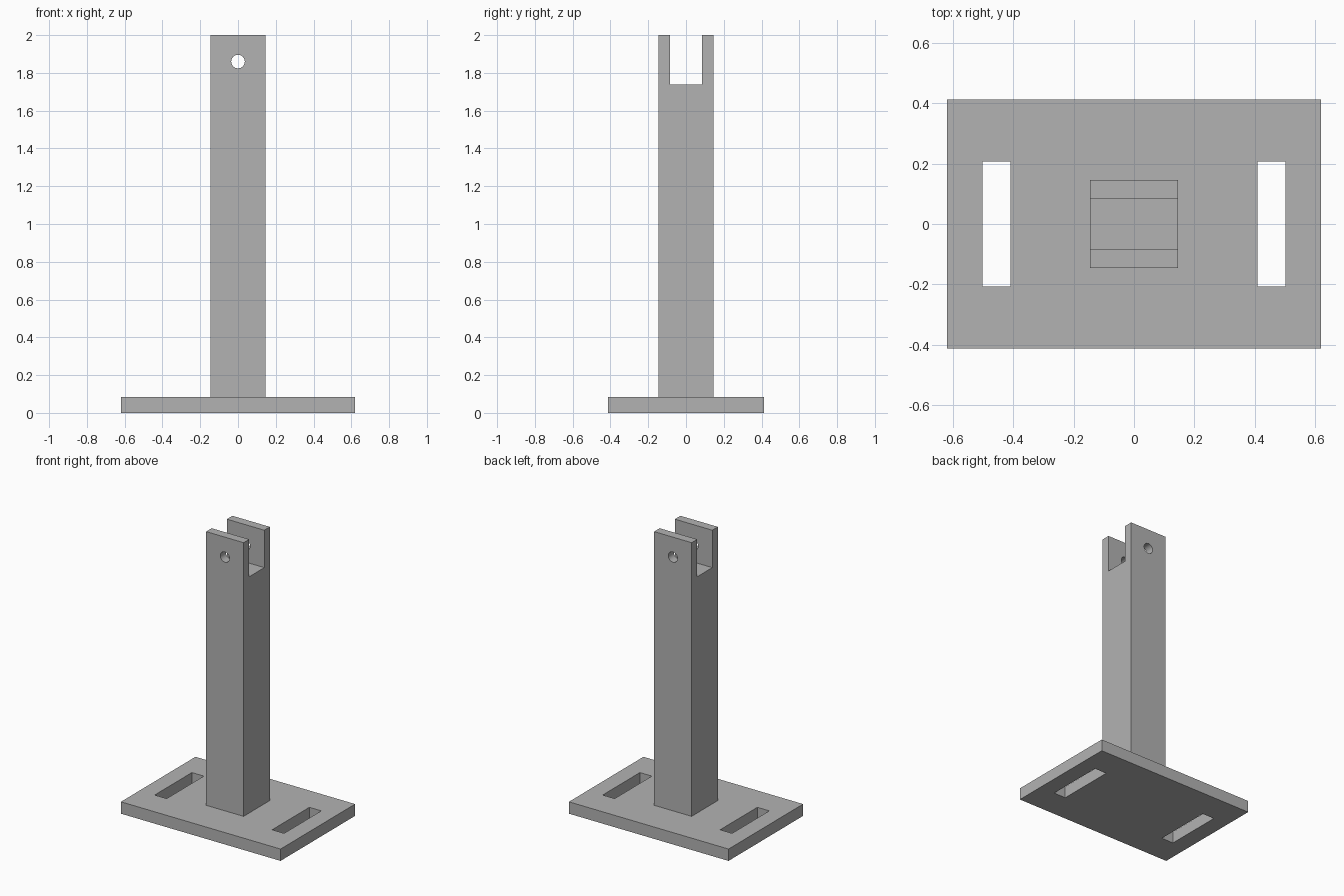
import bpy
import bmesh
from mathutils import Matrix, Vector

cube = bpy.data.objects.get("Cube")
if cube:
    bpy.data.objects.remove(cube, do_unlink=True)

# Main dimensions
PLATE = (1.237, 0.825, 0.083)
POST_WIDTH = 0.29
TOP = 2.0
FORK_GAP, FORK_FLOOR = 0.167, 1.738
SLOT_X, SLOT_WIDTH, SLOT_LENGTH = 0.455, 0.093, 0.412
HOLE_Z, HOLE_RADIUS = 1.86, 0.036

grey = bpy.data.materials.new("plain grey")
grey.use_nodes = True
colour = (0.45, 0.45, 0.45, 1.0)
grey.diffuse_color = colour
grey.node_tree.nodes["Principled BSDF"].inputs["Base Color"].default_value = colour


def add_object(name, bm):
    mesh = bpy.data.meshes.new(name)
    bm.to_mesh(mesh)
    bm.free()
    mesh.materials.append(grey)
    obj = bpy.data.objects.new(name, mesh)
    bpy.context.collection.objects.link(obj)
    return obj


def box(name, size, centre):
    bm = bmesh.new()
    bmesh.ops.create_cube(bm, size=1)
    bmesh.ops.scale(bm, vec=Vector(size), verts=bm.verts)
    bmesh.ops.translate(bm, vec=Vector(centre), verts=bm.verts)
    return add_object(name, bm)


def combine(target, tool, operation):
    mod = target.modifiers.new(operation.lower(), 'BOOLEAN')
    mod.operation = operation
    mod.solver = 'EXACT'
    mod.object = tool
    bpy.context.view_layer.objects.active = target
    bpy.ops.object.modifier_apply(modifier=mod.name)
    bpy.data.objects.remove(tool, do_unlink=True)


# Base plate with two mounting slots
stand = box("post_stand", PLATE, (0, 0, PLATE[2] / 2))
for side in (-1, 1):
    slot = box("slot_cutter", (SLOT_WIDTH, SLOT_LENGTH, 1), (side * SLOT_X, 0, 0))
    combine(stand, slot, 'DIFFERENCE')

# Square post, its foot sunk into the plate
foot = PLATE[2] / 2
post = box("post", (POST_WIDTH, POST_WIDTH, TOP - foot), (0, 0, (TOP + foot) / 2))

# Open fork at the top
gap = box("fork_cutter", (1, FORK_GAP, 1), (0, 0, FORK_FLOOR + 0.5))
combine(post, gap, 'DIFFERENCE')

# Pin hole through both fork arms
bm = bmesh.new()
bmesh.ops.create_cone(bm, cap_ends=True, segments=32, radius1=HOLE_RADIUS,
                      radius2=HOLE_RADIUS, depth=1,
                      matrix=Matrix.Translation((0, 0, HOLE_Z)) @ Matrix.Rotation(1.570796, 4, 'X'))
combine(post, add_object("pin_hole_cutter", bm), 'DIFFERENCE')

# Join post and plate into one solid, smooth only inside the pin hole
combine(stand, post, 'UNION')
bpy.ops.object.select_all(action='DESELECT')
stand.select_set(True)
bpy.context.view_layer.objects.active = stand
bpy.ops.object.shade_smooth_by_angle(angle=0.5)
